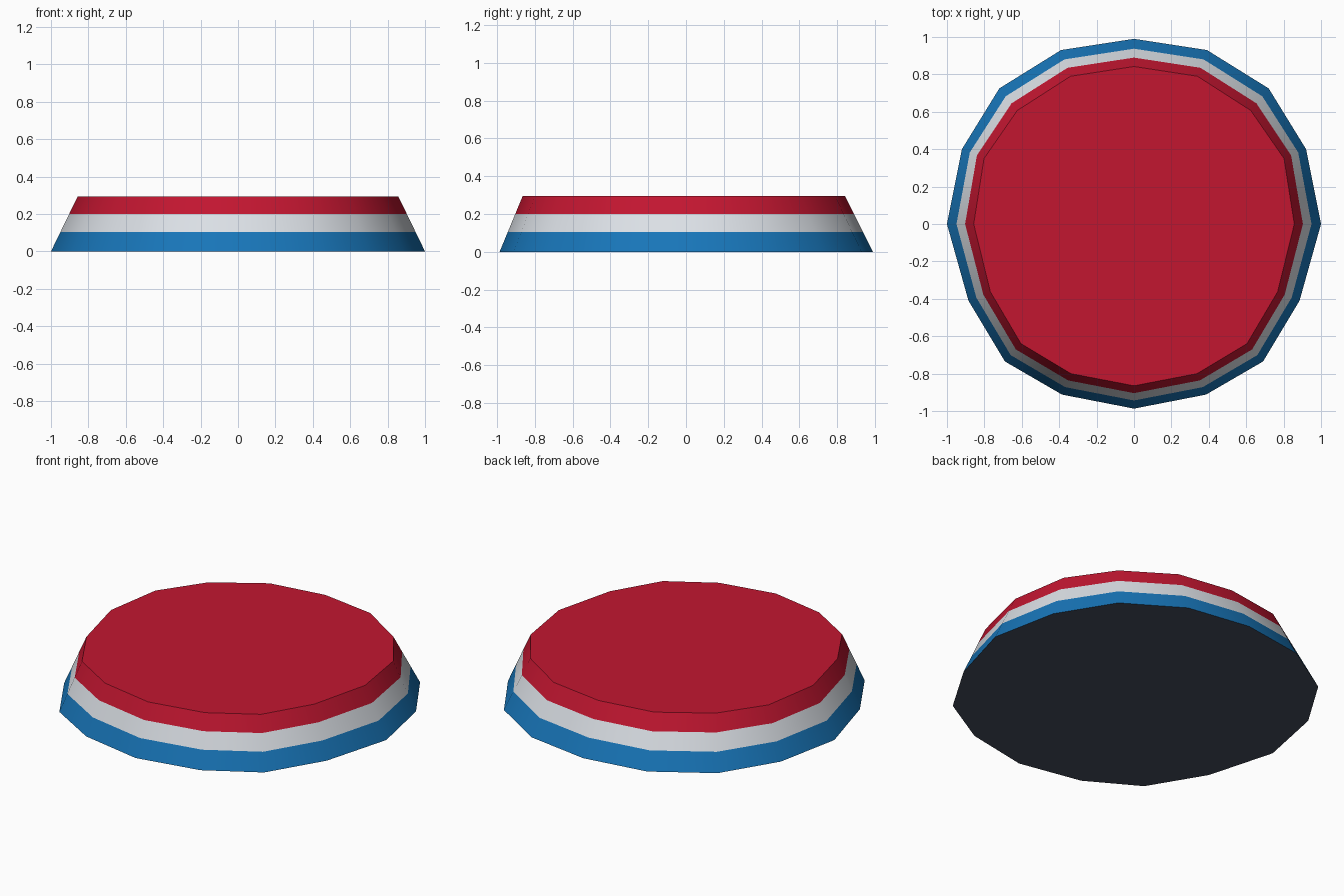
import bpy
import bmesh
from mathutils import Vector

cube = bpy.data.objects.get("Cube")
if cube:
    bpy.data.objects.remove(cube, do_unlink=True)


def make_material(name, rgb):
    mat = bpy.data.materials.new(name)
    mat.use_nodes = True
    color = (*rgb, 1.0)
    mat.diffuse_color = color
    mat.node_tree.nodes["Principled BSDF"].inputs["Base Color"].default_value = color
    return mat


materials = [
    make_material("blue", (0.009, 0.18, 0.485)),
    make_material("white", (0.71, 0.745, 0.79)),
    make_material("red", (0.54, 0.008, 0.03)),
    make_material("dark underside", (0.061, 0.074, 0.11)),
]

# Right half of each slightly uneven sixteen-sided outline, back to front
BASE = [(0, 0.99), (0.39, 0.93), (0.72, 0.725), (0.92, 0.4), (1, 0),
        (0.885, -0.41), (0.69, -0.735), (0.385, -0.912), (0, -0.987)]
TOP = [(0, 0.842), (0.339, 0.79), (0.624, 0.607), (0.802, 0.35), (0.857, 0),
       (0.768, -0.362), (0.604, -0.64), (0.337, -0.8), (0, -0.865)]
HEIGHT = 0.295
LEVELS = [0, 0.105, 0.2, HEIGHT]


def full_outline(half, z):
    # Mirror the half outline and run it counter-clockwise
    left = [(-x, y) for x, y in half]
    right = half[-2:0:-1]
    return [Vector((x, y, z)) for x, y in left + right]


base, top = full_outline(BASE, 0), full_outline(TOP, HEIGHT)
bm = bmesh.new()
rings = [[bm.verts.new(a.lerp(b, z / HEIGHT)) for a, b in zip(base, top)]
         for z in LEVELS]

# Three coloured bands up the sloping side
count = len(base)
for band, (lower, upper) in enumerate(zip(rings, rings[1:])):
    for i in range(count):
        j = (i + 1) % count
        bm.faces.new((lower[i], lower[j], upper[j], upper[i])).material_index = band

# Flat red top and dark underside
bm.faces.new(rings[-1]).material_index = 2
bm.faces.new(rings[0][::-1]).material_index = 3
bmesh.ops.recalc_face_normals(bm, faces=bm.faces)

mesh = bpy.data.meshes.new("striped_disc")
bm.to_mesh(mesh)
bm.free()
for mat in materials:
    mesh.materials.append(mat)
disc = bpy.data.objects.new("striped_disc", mesh)
bpy.context.collection.objects.link(disc)

# Smooth round the side, sharp at the rims
bpy.ops.object.select_all(action="DESELECT")
disc.select_set(True)
bpy.context.view_layer.objects.active = disc
bpy.ops.object.shade_smooth_by_angle()
